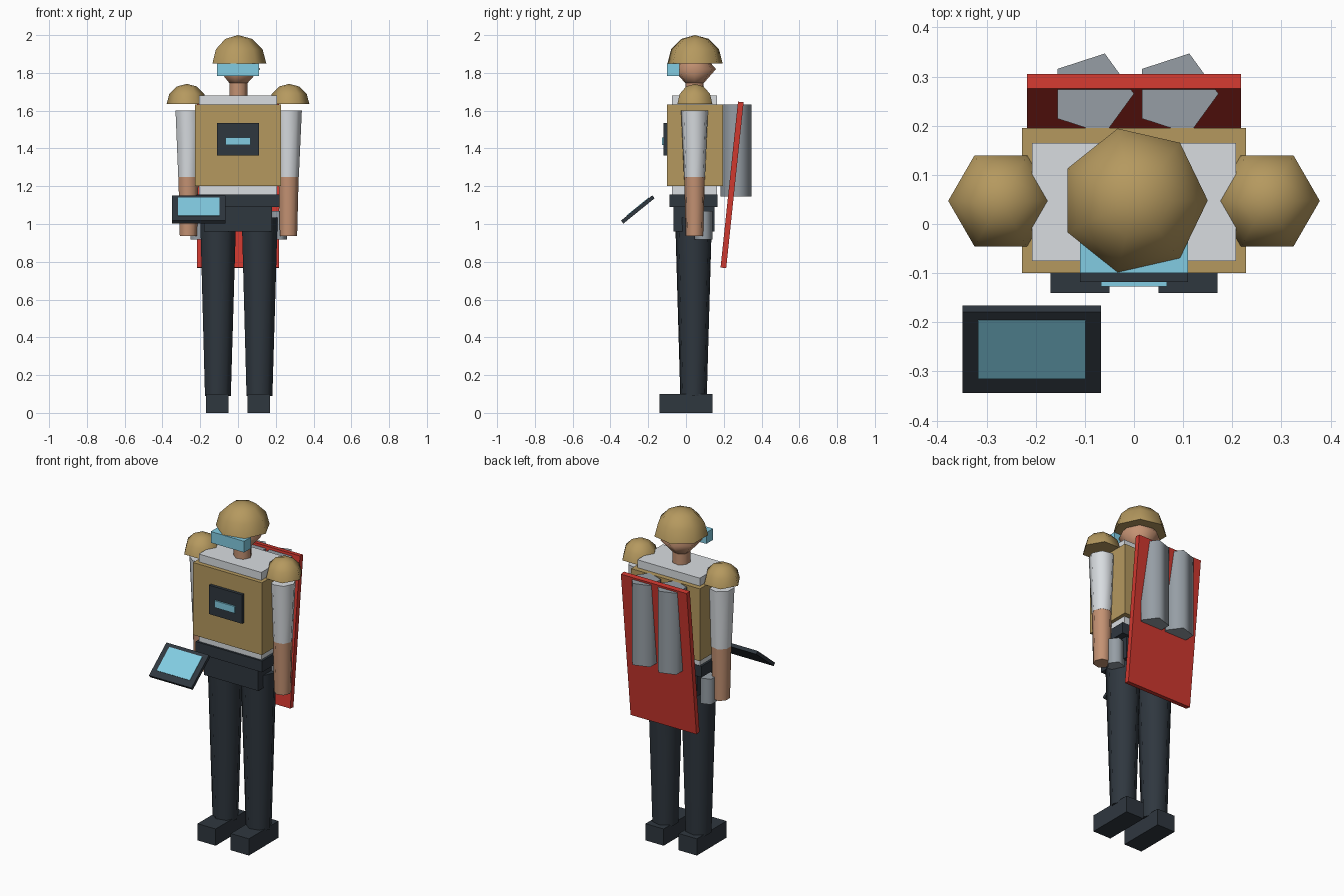
import bpy
import bmesh
from math import cos, sin, pi, radians

cube = bpy.data.objects.get("Cube")
if cube:
    bpy.data.objects.remove(cube, do_unlink=True)


def material(name, rgb):
    """Make a flat material from an 8-bit display colour."""
    lin = [((c / 255 + 0.055) / 1.055) ** 2.4 for c in rgb] + [1]
    m = bpy.data.materials.new(name)
    m.use_nodes = True
    m.diffuse_color = lin
    m.node_tree.nodes["Principled BSDF"].inputs["Base Color"].default_value = lin
    return m


TAN = material("tan_armour", (181, 153, 95))
SHIRT = material("pale_shirt", (216, 220, 224))
SKIN = material("skin", (196, 146, 115))
DARK = material("dark_cloth", (47, 55, 63))
CYAN = material("cyan_screen", (130, 204, 226))
GREY = material("grey_metal", (150, 158, 165))
RED = material("red_plate", (208, 56, 47))

MID = 0.045  # depth of the body's centre line


def finish(name, bm, mat, loc, tilt=0.0):
    bmesh.ops.recalc_face_normals(bm, faces=bm.faces)
    mesh = bpy.data.meshes.new(name)
    bm.to_mesh(mesh)
    bm.free()
    mesh.materials.append(mat)
    ob = bpy.data.objects.new(name, mesh)
    ob.location = loc
    ob.rotation_euler.x = tilt
    bpy.context.collection.objects.link(ob)
    return ob


def box(name, mat, loc, size, tilt=0.0):
    bm = bmesh.new()
    bmesh.ops.create_cube(bm, size=1)
    bmesh.ops.scale(bm, vec=size, verts=bm.verts)
    return finish(name, bm, mat, loc, tilt)


def span(name, mat, x, y, z):
    """Box given by its low and high limits on each axis."""
    lims = (x, y, z)
    return box(name, mat, [(a + b) / 2 for a, b in lims], [b - a for a, b in lims])


def turned(name, mat, x, y, sides, profile):
    """Low-sided turned solid from (radius, height) pairs, bottom to top."""
    bm = bmesh.new()
    rings = []
    for r, z in profile:
        n = sides if r > 0 else 1
        rings.append([bm.verts.new((r * cos(2 * pi * i / sides),
                                    r * sin(2 * pi * i / sides), z)) for i in range(n)])
    for low, high in zip(rings, rings[1:]):
        for i in range(sides):
            j = (i + 1) % sides
            quad = [low[i % len(low)], low[j % len(low)],
                    high[j % len(high)], high[i % len(high)]]
            bm.faces.new(list(dict.fromkeys(quad)))
    for ring in (rings[0], rings[-1]):
        if len(ring) > 1:
            bm.faces.new(ring)
    ob = finish(name, bm, mat, (x, y, 0))
    bpy.ops.object.select_all(action='DESELECT')
    ob.select_set(True)
    bpy.context.view_layer.objects.active = ob
    bpy.ops.object.shade_smooth_by_angle(angle=radians(80))
    return ob


def dome(name, mat, x, y, sides, r, base):
    steps = 3
    profile = [(r * cos(k * pi / 2 / steps), base + r * sin(k * pi / 2 / steps))
               for k in range(steps)] + [(0, base + r)]
    return turned(name, mat, x, y, sides, profile)


# Head, visor and helmet
turned("neck", SKIN, 0, MID, 7, [(0.05, 1.66), (0.05, 1.76)])
turned("head", SKIN, 0, MID, 7, [(0, 1.69), (0.117, 1.82), (0, 1.95)])
dome("helmet", TAN, 0, MID + 0.003, 7, 0.15, 1.85)
span("visor", CYAN, (-0.11, 0.11), (-0.1, -0.035), (1.783, 1.85))

# Torso
span("shirt", SHIRT, (-0.207, 0.207), (-0.075, 0.165), (1.15, 1.68))
span("vest", TAN, (-0.228, 0.228), (-0.1, 0.195), (1.2, 1.633))
span("belt", DARK, (-0.22, 0.22), (-0.087, 0.167), (1.09, 1.157))
span("pelvis", DARK, (-0.18, 0.18), (-0.066, 0.152), (0.96, 1.1))
span("chest_panel", DARK, (-0.11, 0.11), (-0.118, -0.095), (1.363, 1.536))
span("chest_screen", CYAN, (-0.067, 0.067), (-0.127, -0.117), (1.417, 1.458))

# Limbs, shoulder caps, hip canisters and back tubes on both sides
for side, s in (("left", 1), ("right", -1)):
    turned(side + "_leg", DARK, 0.11 * s, 0.04, 7, [(0.072, 0.09), (0.1, 1.035)])
    span(side + "_boot", DARK, (0.11 * s - 0.06, 0.11 * s + 0.06), (-0.14, 0.14), (0, 0.1))
    turned(side + "_sleeve", SHIRT, 0.265 * s, MID, 7, [(0.057, 1.248), (0.073, 1.6)])
    turned(side + "_forearm", SKIN, 0.265 * s, MID, 7, [(0.048, 0.936), (0.056, 1.25)])
    dome(side + "_shoulder_cap", TAN, 0.271 * s, MID + 0.002, 6, 0.107, 1.635)
    turned(side + "_hip_canister", GREY, 0.21 * s, 0.093, 5, [(0.05, 0.918), (0.05, 1.07)])
    turned(side + "_back_tube", GREY, 0.086 * s, 0.265, 5, [(0.086, 1.145), (0.086, 1.633)])

# Sloping plate on the back
box("back_plate", RED, (0, 0.244, 1.207), (0.436, 0.03, 0.883), radians(-6))

# Tablet held in front, with its screen just above the upper face
tilt = radians(39)
box("tablet", DARK, (-0.208, -0.255, 1.077), (0.282, 0.213, 0.02), tilt)
along, up = 0.009, 0.011
box("tablet_screen", CYAN,
    (-0.208, -0.255 + along * cos(tilt) - up * sin(tilt),
     1.077 + along * sin(tilt) + up * cos(tilt)),
    (0.219, 0.153, 0.004), tilt)
